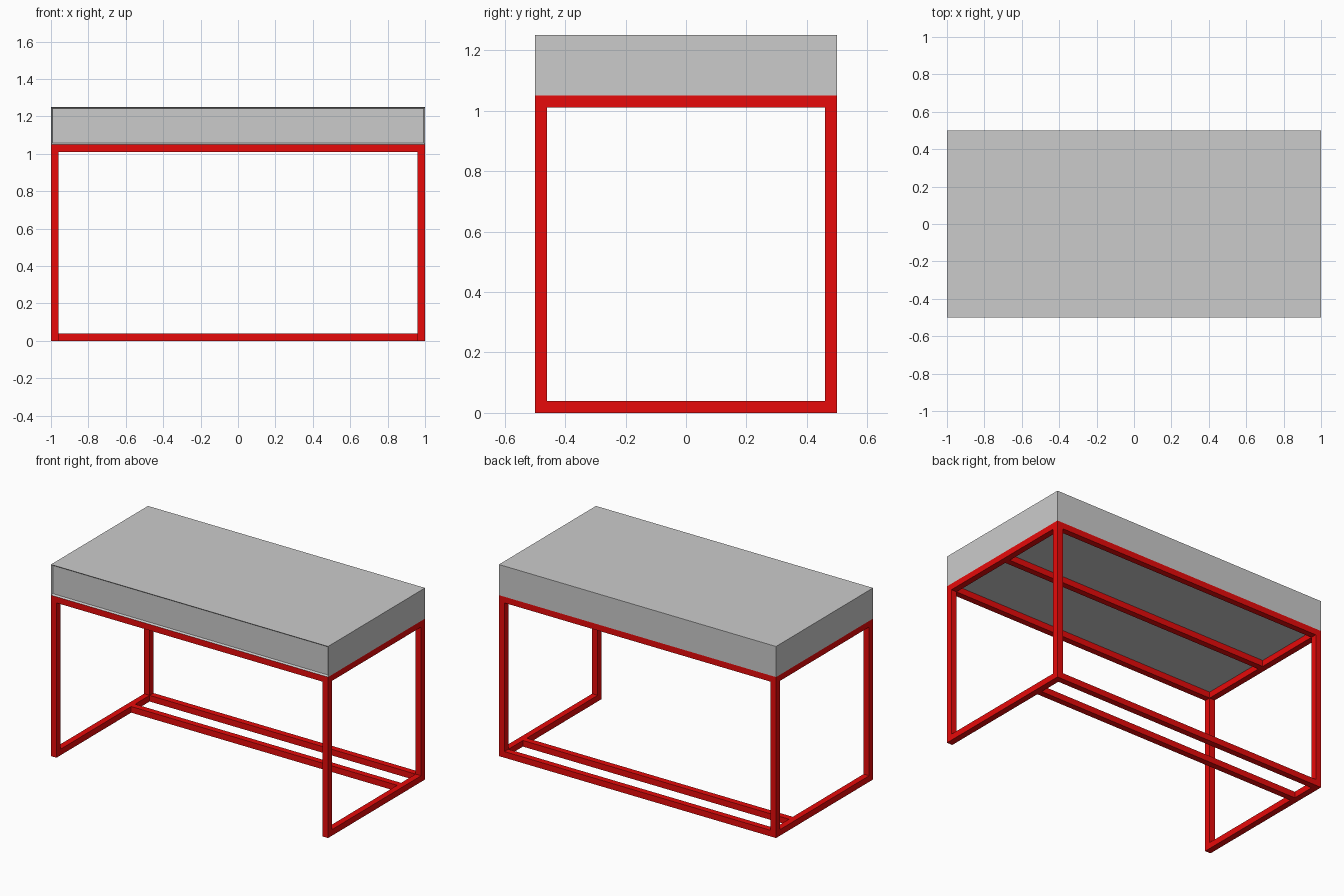
import bpy
import bmesh
from mathutils import Vector

if "Cube" in bpy.data.objects:
    bpy.data.objects.remove(bpy.data.objects["Cube"])

T = 0.04                                # square tube width
red = bpy.data.materials.new("red_frame")
red.diffuse_color = (0.8, 0.003, 0.003, 1)
red.use_nodes = True
red.node_tree.nodes["Principled BSDF"].inputs["Base Color"].default_value = red.diffuse_color


def make_box(name, lo, hi, mat=None, recess=None):
    """Box between two corners; optional recess = (margin, depth) in the front face."""
    lo, hi = Vector(lo), Vector(hi)
    bm = bmesh.new()
    bmesh.ops.create_cube(bm, size=1)
    for v in bm.verts:
        v.co = (lo + hi) / 2 + v.co * (hi - lo)
    if recess:
        bm.normal_update()
        front = [f for f in bm.faces if f.normal.y < -0.9]
        bmesh.ops.inset_region(bm, faces=front, thickness=recess[0])
        bmesh.ops.translate(bm, verts=front[0].verts, vec=(0, recess[1], 0))
    mesh = bpy.data.meshes.new(name)
    bm.to_mesh(mesh)
    bm.free()
    obj = bpy.data.objects.new(name, mesh)
    bpy.context.collection.objects.link(obj)
    if mat:
        mesh.materials.append(mat)
    return obj


# Desk body with the drawer front set slightly back
make_box("desk_body", (-1, -0.5, 1.05), (1, 0.5, 1.25), recess=(0.011, 0.01))

# Side frames: two legs, a top and a bottom bar each
for side, x in (("left", -1), ("right", 1 - T)):
    for end, y in (("front", -0.5), ("back", 0.5 - T)):
        make_box(f"{side}_{end}_leg", (x, y, 0), (x + T, y + T, 1.05), red)
    for level, z in (("bottom", 0), ("top", 1.05 - T)):
        make_box(f"{side}_{level}_bar", (x, -0.5 + T, z), (x + T, 0.5 - T, z + T), red)

# Long rails joining the side frames (name, front edge y, bottom z)
for name, y, z in (("front_top_rail", -0.5, 1.05 - T),
                   ("middle_top_rail", -T / 2, 1.05 - T),
                   ("back_top_rail", 0.5 - T, 1.05 - T),
                   ("back_bottom_rail", 0.5 - T, 0),
                   ("foot_rail", 0.27, 0)):
    make_box(name, (-1 + T, y, z), (1 - T, y + T, z + T), red)
